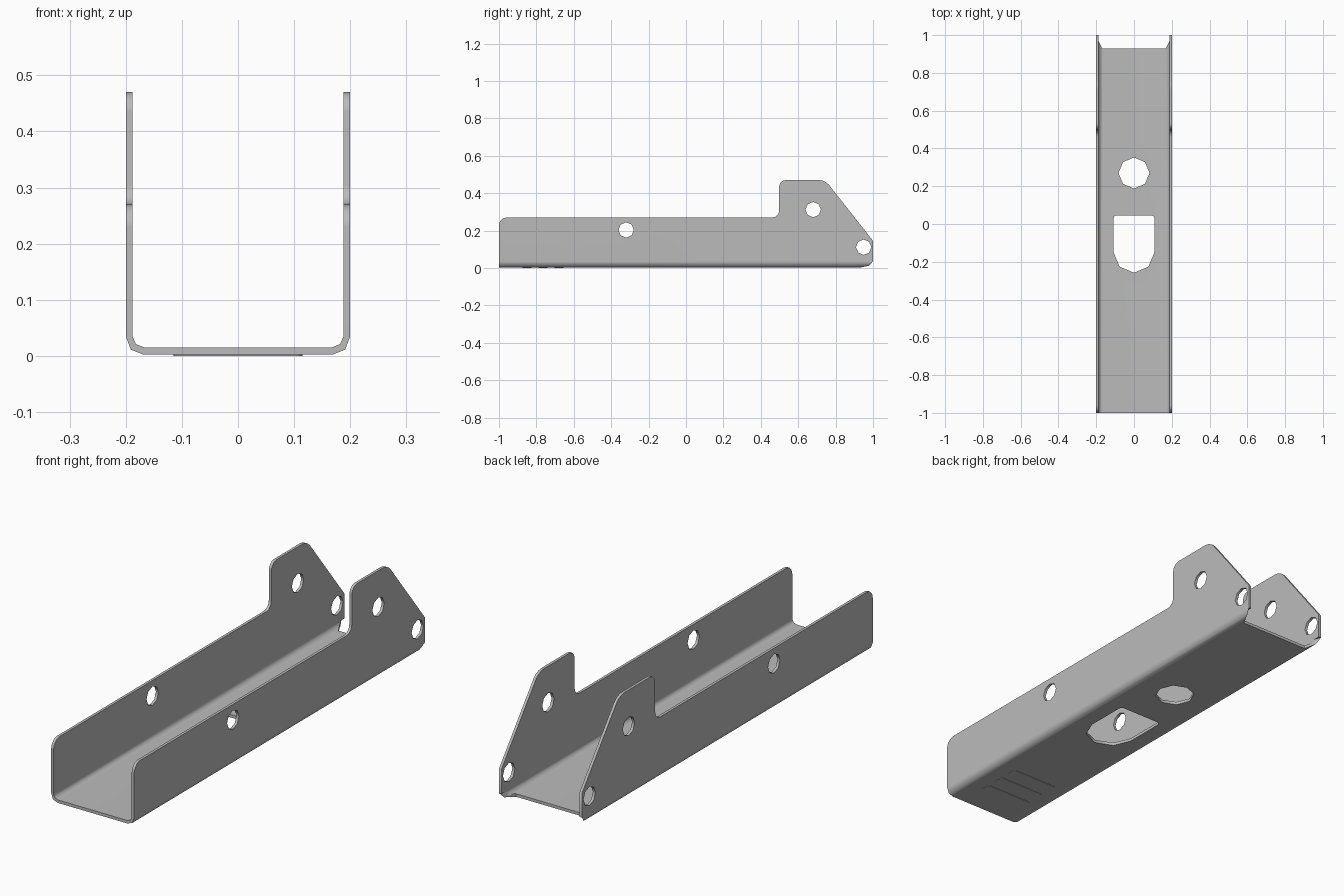
import bpy, bmesh, math
from mathutils import Vector

cube = bpy.data.objects.get("Cube")
if cube:
    bpy.data.objects.remove(cube, do_unlink=True)

steel = bpy.data.materials.new("plain_grey_steel")
steel.use_nodes = True
grey = (0.5, 0.5, 0.5, 1)
steel.diffuse_color = grey
steel.node_tree.nodes["Principled BSDF"].inputs["Base Color"].default_value = grey

# Axis maps: outline (a, b) and depth d to world space
AXES = {"x": lambda a, b, d: (d, a, b),
        "y": lambda a, b, d: (a, d, b),
        "z": lambda a, b, d: (a, b, d)}


def prism(name, outline, axis, low, high):
    """Extrude a closed outline along an axis."""
    place = AXES[axis]
    bm = bmesh.new()
    face = bm.faces.new([bm.verts.new(place(a, b, low)) for a, b in outline])
    made = bmesh.ops.extrude_face_region(bm, geom=[face])["geom"]
    shift = Vector(place(0, 0, high - low))
    bmesh.ops.translate(bm, vec=shift, verts=[v for v in made if isinstance(v, bmesh.types.BMVert)])
    bmesh.ops.recalc_face_normals(bm, faces=bm.faces)
    mesh = bpy.data.meshes.new(name)
    bm.to_mesh(mesh)
    bm.free()
    mesh.materials.append(steel)
    obj = bpy.data.objects.new(name, mesh)
    bpy.context.collection.objects.link(obj)
    return obj


def rounded(corners, steps=3):
    """Round each (a, b, tangent length) corner with a small curve."""
    out = []
    for i, (a, b, cut) in enumerate(corners):
        p = Vector((a, b))
        if not cut:
            out.append(p)
            continue
        prev = Vector(corners[i - 1][:2])
        nxt = Vector(corners[(i + 1) % len(corners)][:2])
        start = p + (prev - p).normalized() * cut
        end = p + (nxt - p).normalized() * cut
        # conic blend, close to a circular arc
        for k in range(steps + 1):
            t = k / steps
            w = 0.71
            u, v, s = (1 - t) ** 2, 2 * w * t * (1 - t), t * t
            out.append((start * u + p * v + end * s) / (u + v + s))
    return out


def octagon(a, b, radius):
    return [(a + radius * math.sin(k * math.pi / 4), b + radius * math.cos(k * math.pi / 4))
            for k in range(8)]


def select_only(obj):
    bpy.ops.object.select_all(action="DESELECT")
    obj.select_set(True)
    bpy.context.view_layer.objects.active = obj


def boolean(target, cutter, operation):
    cutter.hide_render = True
    mod = target.modifiers.new("cut", "BOOLEAN")
    mod.operation = operation
    mod.solver = "EXACT"
    mod.object = cutter
    select_only(target)
    bpy.ops.object.modifier_apply(modifier=mod.name)
    bpy.data.objects.remove(cutter, do_unlink=True)


def mirrored(half):
    return half + [(-a, b) for a, b in reversed(half)]


# Folded U section: outer skin, then back along the inner skin
outer = [(0.2, 0.6), (0.2, 0.035), (0.191, 0.011), (0.168, 0.002)]
inner = [(0.188, 0.6), (0.188, 0.035), (0.182, 0.021), (0.167, 0.015)]
section = mirrored(outer) + [(a, b) for a, b in reversed(mirrored(inner))]
channel = prism("channel_bracket", section, "y", -1.1, 1.1)

# Side silhouette with raised rear ears
side = rounded([(-1, -0.1, 0), (-1, 0.27, 0.04), (0.498, 0.27, 0.035), (0.498, 0.47, 0.035),
                (0.744, 0.47, 0.032), (1, 0.145, 0), (1, -0.1, 0)])
boolean(channel, prism("side_trim", side, "x", -0.5, 0.5), "INTERSECT")

# Floor cut back at the rear, sweeping out through the bends
notch = mirrored([(0.21, 1.2), (0.21, 1.02), (0.2, 1.0), (0.186, 0.965), (0.168, 0.93)])
boolean(channel, prism("rear_notch", notch, "z", -0.1, 0.036), "DIFFERENCE")

# Pin holes through both walls
for y, z in ((-0.32, 0.203), (0.68, 0.312), (0.95, 0.111)):
    boolean(channel, prism("pin_hole", octagon(y, z, 0.041), "x", -0.5, 0.5), "DIFFERENCE")

# Floor openings: round hole and shield-shaped window
boolean(channel, prism("floor_hole", octagon(0, 0.27, 0.082), "z", -0.1, 0.1), "DIFFERENCE")
window = rounded([(0.108, -0.15, 0), (0.108, 0.045, 0.015), (-0.108, 0.045, 0.015),
                  (-0.108, -0.15, 0), (-0.076, -0.226, 0), (0, -0.258, 0), (0.076, -0.226, 0)])
boolean(channel, prism("floor_window", window, "z", -0.1, 0.1), "DIFFERENCE")

# Smooth bends, flat plates
select_only(channel)
bpy.ops.object.shade_smooth_by_angle(angle=math.radians(50))
weighted = channel.modifiers.new("flat_plates", "WEIGHTED_NORMAL")
weighted.keep_sharp = True

# Three shallow raised bars under the front of the floor
for i in range(3):
    y = -0.85 + 0.085 * i
    bar = rounded([(-0.115, y - 0.024, 0.012), (0.115, y - 0.024, 0.012),
                   (0.115, y + 0.024, 0.012), (-0.115, y + 0.024, 0.012)])
    prism(f"underside_bar_{i + 1}", bar, "z", 0, 0.006)
